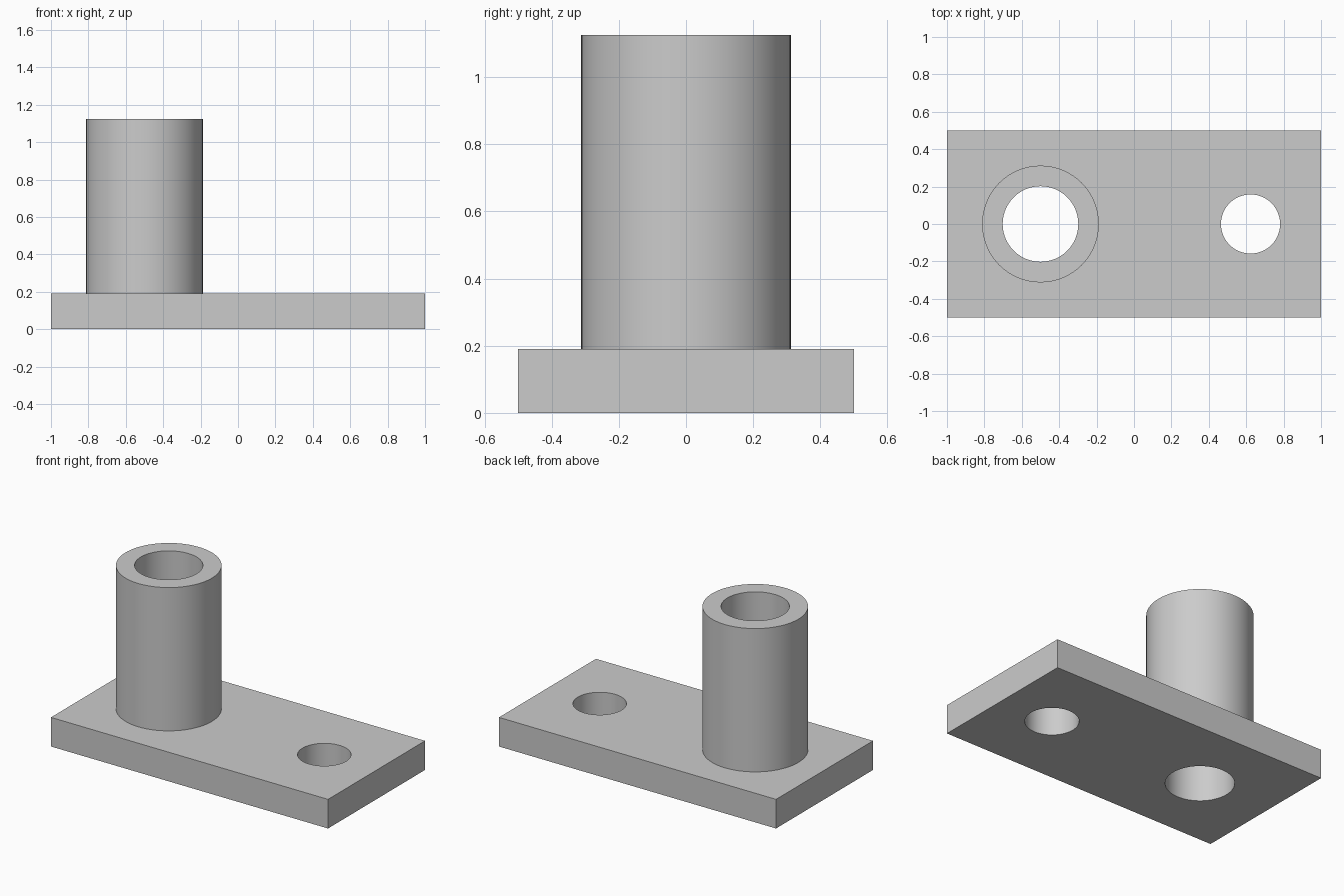
import bpy
import math

if "Cube" in bpy.data.objects:
    bpy.data.objects.remove(bpy.data.objects["Cube"], do_unlink=True)

PLATE_H, TOP = 0.19, 1.125
TUBE_X, HOLE_X = -0.5, 0.623

grey = bpy.data.materials.new("light grey")
grey.use_nodes = True
colour = (0.6, 0.6, 0.6, 1)
grey.diffuse_color = colour
grey.node_tree.nodes["Principled BSDF"].inputs["Base Color"].default_value = colour


def cylinder(name, x, radius, low, high):
    bpy.ops.mesh.primitive_cylinder_add(
        vertices=96, radius=radius, depth=high - low, location=(x, 0, (low + high) / 2))
    obj = bpy.context.object
    obj.name = name
    obj.data.materials.append(grey)
    return obj


def combine(target, other, operation):
    mod = target.modifiers.new(operation.title(), "BOOLEAN")
    mod.operation, mod.solver, mod.object = operation, "EXACT", other
    bpy.context.view_layer.objects.active = target
    bpy.ops.object.modifier_apply(modifier=mod.name)
    bpy.data.objects.remove(other, do_unlink=True)


# Flat base plate
bpy.ops.mesh.primitive_cube_add(size=1, location=(0, 0, PLATE_H / 2))
bracket = bpy.context.object
bracket.name = "base_plate_with_tube"
bracket.scale = (2, 1, PLATE_H)
bpy.ops.object.transform_apply(location=True, rotation=False, scale=True)
bracket.data.materials.append(grey)

# Upright tube, sunk into the plate so both form one solid
combine(bracket, cylinder("tube", TUBE_X, 0.312, PLATE_H / 2, TOP), "UNION")

# Bore through tube and plate, and the smaller mounting hole
combine(bracket, cylinder("bore_cutter", TUBE_X, 0.202, -0.1, TOP + 0.1), "DIFFERENCE")
combine(bracket, cylinder("hole_cutter", HOLE_X, 0.158, -0.1, PLATE_H + 0.1), "DIFFERENCE")

# Smooth round walls, crisp rims
bpy.ops.object.select_all(action="DESELECT")
bracket.select_set(True)
bpy.context.view_layer.objects.active = bracket
bpy.ops.object.shade_smooth_by_angle(angle=math.radians(30))
